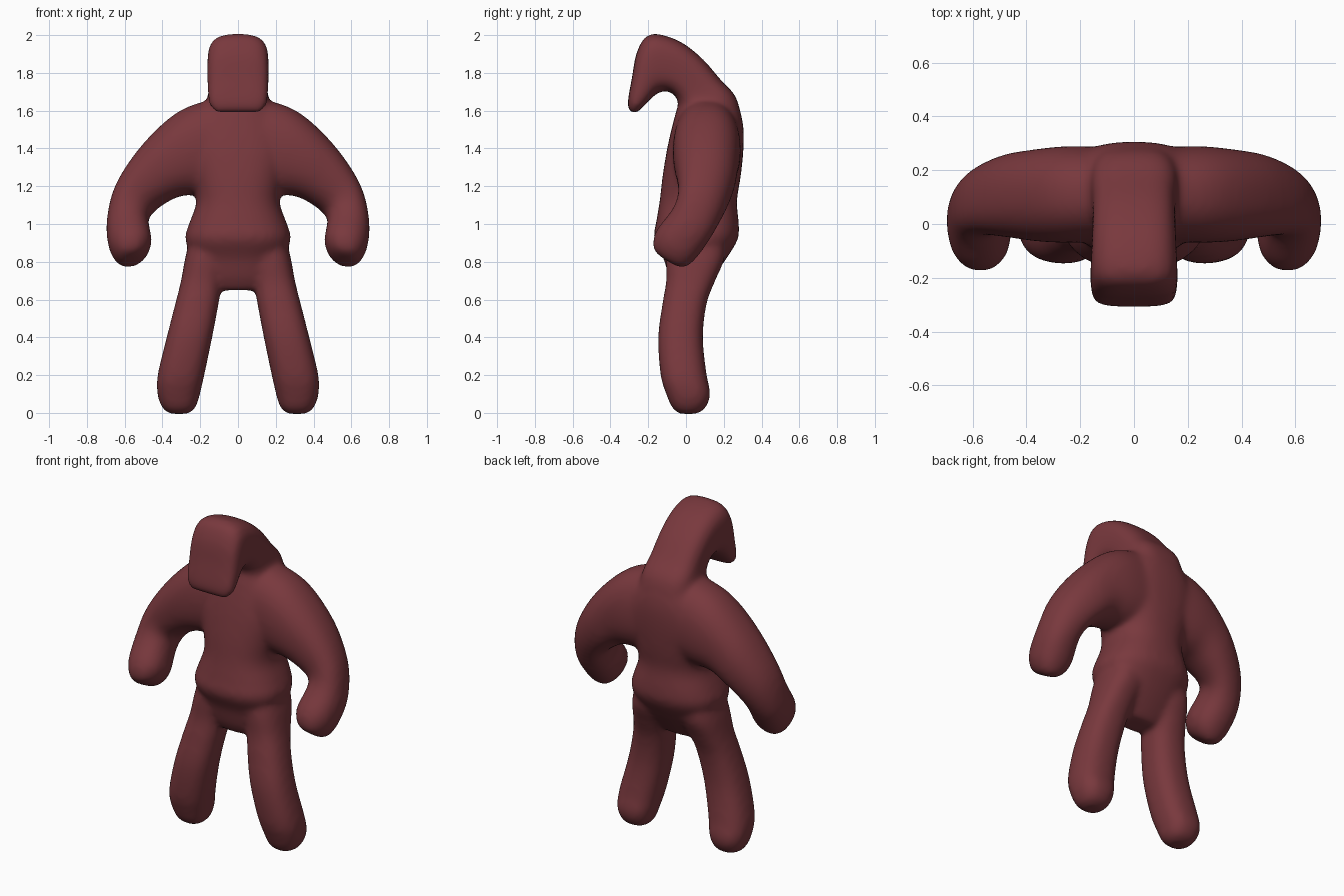
import bpy, bmesh, math
from mathutils import Vector

if "Cube" in bpy.data.objects:
    bpy.data.objects.remove(bpy.data.objects["Cube"])

bm = bmesh.new()
SIDES, STEPS = 28, 4


def spline(p, i, t):
    # Catmull-Rom between p[i] and p[i + 1]
    a, b, c, d = p[max(i - 1, 0)], p[i], p[i + 1], p[min(i + 2, len(p) - 1)]
    return 0.5 * (2 * b + (c - a) * t + (2 * a - 5 * b + 4 * c - d) * t * t
                  + (3 * b - a - 3 * c + d) * t ** 3)


def loft(sections, power=2.4, side=1):
    """Closed skin through sections (centre, half axis u, half axis v)."""
    cols = [[Vector(s[k]) for s in sections] for k in range(3)]
    n = len(sections)
    stations = [(i, k / STEPS) for i in range(n - 1) for k in range(STEPS)] + [(n - 2, 1.0)]
    rings = []
    for i, t in stations:
        c, u, v = (spline(col, i, t) for col in cols)
        ring = []
        for k in range(SIDES):
            a = 2 * math.pi * k / SIDES
            ca, sa = math.cos(a), math.sin(a)
            p = (c + u * math.copysign(abs(ca) ** (2 / power), ca)
                 + v * math.copysign(abs(sa) ** (2 / power), sa))
            ring.append(bm.verts.new((p.x * side, p.y, p.z)))
        rings.append(ring)
    faces = [bm.faces.new(rings[0]), bm.faces.new(rings[-1])]
    for r, s in zip(rings, rings[1:]):
        for k in range(SIDES):
            m = (k + 1) % SIDES
            faces.append(bm.faces.new((r[k], r[m], s[m], s[k])))
    bmesh.ops.recalc_face_normals(bm, faces=faces)


def level(z, x, w, front, back):
    # horizontal section
    return ((x, (front + back) / 2, z), (w, 0, 0), (0, (back - front) / 2, 0))


# torso: z, x, half width, front y, back y
loft([level(*s) for s in [
    (.655, 0, .14, -.05, .09), (.72, 0, .19, -.085, .14), (.82, 0, .23, -.115, .21),
    (.92, 0, .275, -.165, .27), (1.0, 0, .255, -.155, .275), (1.12, 0, .215, -.135, .265),
    (1.25, 0, .24, -.12, .285), (1.4, 0, .28, -.095, .30), (1.53, 0, .24, -.065, .298),
    (1.64, 0, .16, -.03, .265), (1.7, 0, .1, .04, .21)]])

# neck and drooping head: upper (y, z), lower (y, z), half width
head = []
for y1, z1, y2, z2, w in [
        (.30, 1.48, -.02, 1.40, .17), (.265, 1.66, -.03, 1.60, .16),
        (.18, 1.76, -.045, 1.67, .15), (.075, 1.88, -.085, 1.705, .15),
        (-.05, 1.97, -.12, 1.71, .153), (-.19, 2.0, -.145, 1.70, .157),
        (-.255, 1.91, -.165, 1.69, .158), (-.28, 1.78, -.19, 1.665, .158),
        (-.303, 1.65, -.235, 1.62, .15), (-.30, 1.595, -.262, 1.59, .115)]:
    head.append(((0, (y1 + y2) / 2, (z1 + z2) / 2), (w, 0, 0),
                 (0, (y1 - y2) / 2, (z1 - z2) / 2)))
loft(head, 3.2)

for side in (1, -1):
    # legs
    loft([level(*s) for s in [
        (.95, .14, .10, -.08, .2), (.82, .165, .11, -.1, .2), (.7, .192, .105, -.1, .15),
        (.58, .217, .11, -.12, .105), (.4, .257, .116, -.143, .085), (.2, .302, .119, -.13, .105),
        (.1, .314, .108, -.1, .125), (.03, .313, .085, -.07, .1), (0, .313, .05, -.035, .06)]],
        2.5, side)
    # arms: outer (x, z), inner (x, z), centre y, half depth, forward tilt
    arm = []
    for x1, z1, x2, z2, y, r, tilt in [
            (.12, 1.66, .06, 1.17, .11, .17, 0), (.28, 1.61, .21, 1.16, .11, .175, 0),
            (.41, 1.515, .31, 1.15, .107, .167, 0), (.545, 1.365, .40, 1.105, .105, .15, .1),
            (.65, 1.19, .463, 1.055, .085, .128, .3), (.69, 1.02, .478, 1.01, .037, .122, .52),
            (.683, .895, .462, .905, -.045, .125, .55), (.648, .825, .495, .84, -.085, .103, .55),
            (.61, .805, .535, .82, -.097, .065, .55)]:
        arm.append((((x1 + x2) / 2, y, (z1 + z2) / 2), ((x1 - x2) / 2, 0, (z1 - z2) / 2),
                    (0, r * math.cos(tilt), -r * math.sin(tilt))))
    loft(arm, 2.3, side)

mesh = bpy.data.meshes.new("body")
bm.to_mesh(mesh)
bm.free()
body = bpy.data.objects.new("body", mesh)
bpy.context.collection.objects.link(body)

# fuse the parts into one soft skin
remesh = body.modifiers.new("fuse", 'REMESH')
remesh.mode = 'VOXEL'
remesh.voxel_size = 0.016
remesh.use_smooth_shade = True
soften = body.modifiers.new("soften", 'SMOOTH')
soften.factor = 0.5
soften.iterations = 14
swell = body.modifiers.new("swell", 'DISPLACE')
swell.mid_level = 0
swell.strength = 0.005

mat = bpy.data.materials.new("dark_red")
mat.diffuse_color = (0.19, 0.04, 0.047, 1)
mat.use_nodes = True
mat.node_tree.nodes["Principled BSDF"].inputs["Base Color"].default_value = mat.diffuse_color
mesh.materials.append(mat)
